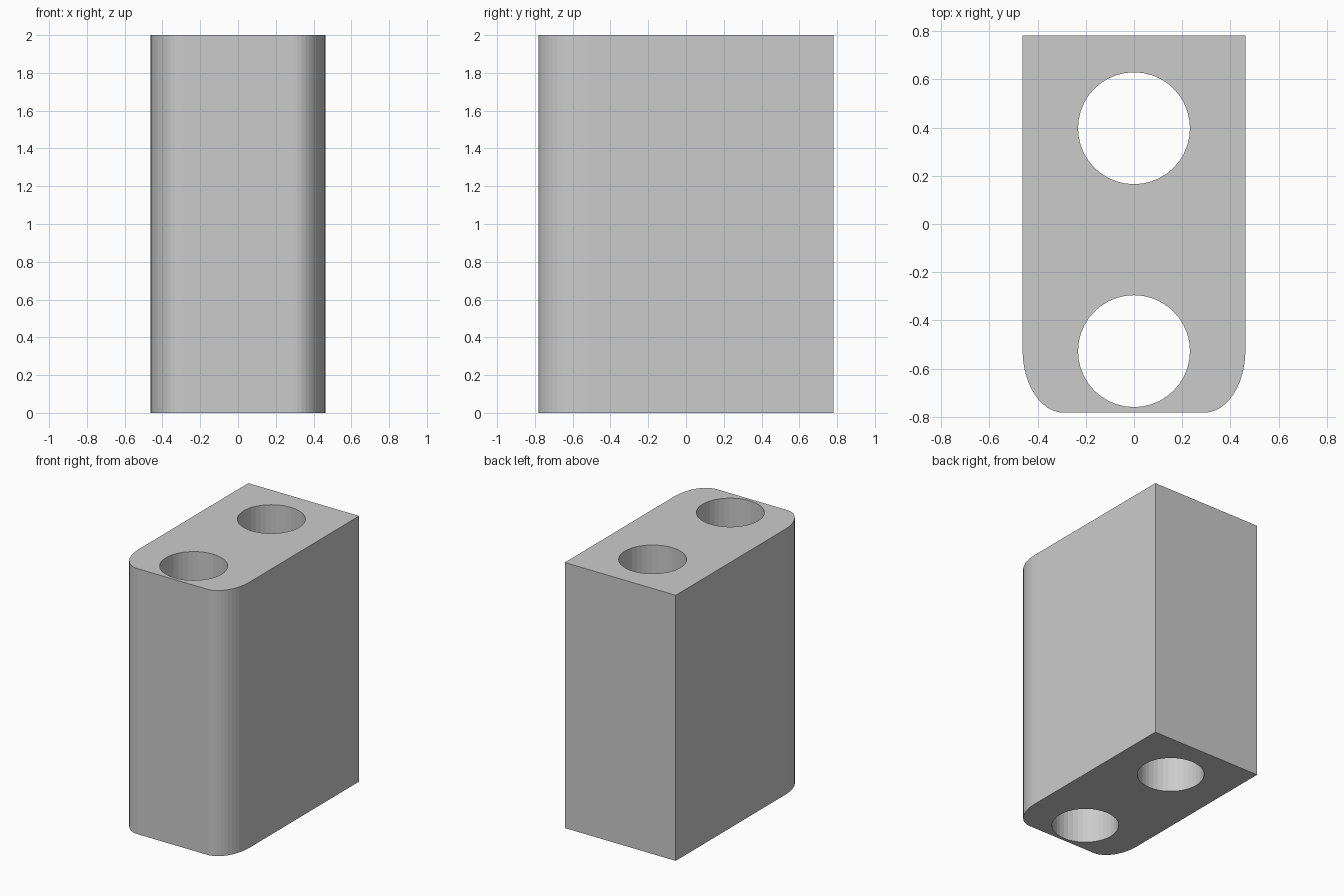
import bpy
from math import cos, sin, pi

if "Cube" in bpy.data.objects:
    bpy.data.objects.remove(bpy.data.objects["Cube"])

HW, HD, HEIGHT = 0.462, 0.782, 2.0
RX, RY = 0.17, 0.26            # elliptical front corner radii
HOLE_R, HOLE_YS = 0.232, (0.397, -0.527)


def arc(cx, cy, rx, ry, a0, a1, steps):
    return [(cx + rx * cos(a0 + (a1 - a0) * i / steps),
             cy + ry * sin(a0 + (a1 - a0) * i / steps)) for i in range(steps + 1)]


def add_loop(curve, pts):
    spline = curve.splines.new('POLY')
    spline.points.add(len(pts) - 1)
    for p, (x, y) in zip(spline.points, pts):
        p.co = (x, y, 0, 1)
    spline.use_cyclic_u = True
    spline.use_smooth = False


# Block: square back corners, rounded front corners, mirrored in x
right = [(HW, HD)] + arc(HW - RX, RY - HD, RX, RY, 0, -pi / 2, 12)
outline = right + [(-x, y) for x, y in reversed(right)]

curve = bpy.data.curves.new("block", 'CURVE')
curve.dimensions = '2D'
curve.fill_mode = 'BOTH'
curve.extrude = HEIGHT / 2
add_loop(curve, outline)

# Two through holes
for y in HOLE_YS:
    add_loop(curve, arc(0, y, HOLE_R, HOLE_R, 0, 2 * pi, 40)[:-1])

block = bpy.data.objects.new("block", curve)
bpy.context.collection.objects.link(block)
block.location.z = HEIGHT / 2

# Turn the extruded profile into a flat-shaded mesh
bpy.context.view_layer.objects.active = block
block.select_set(True)
bpy.ops.object.convert(target='MESH')
bpy.ops.object.shade_flat()
